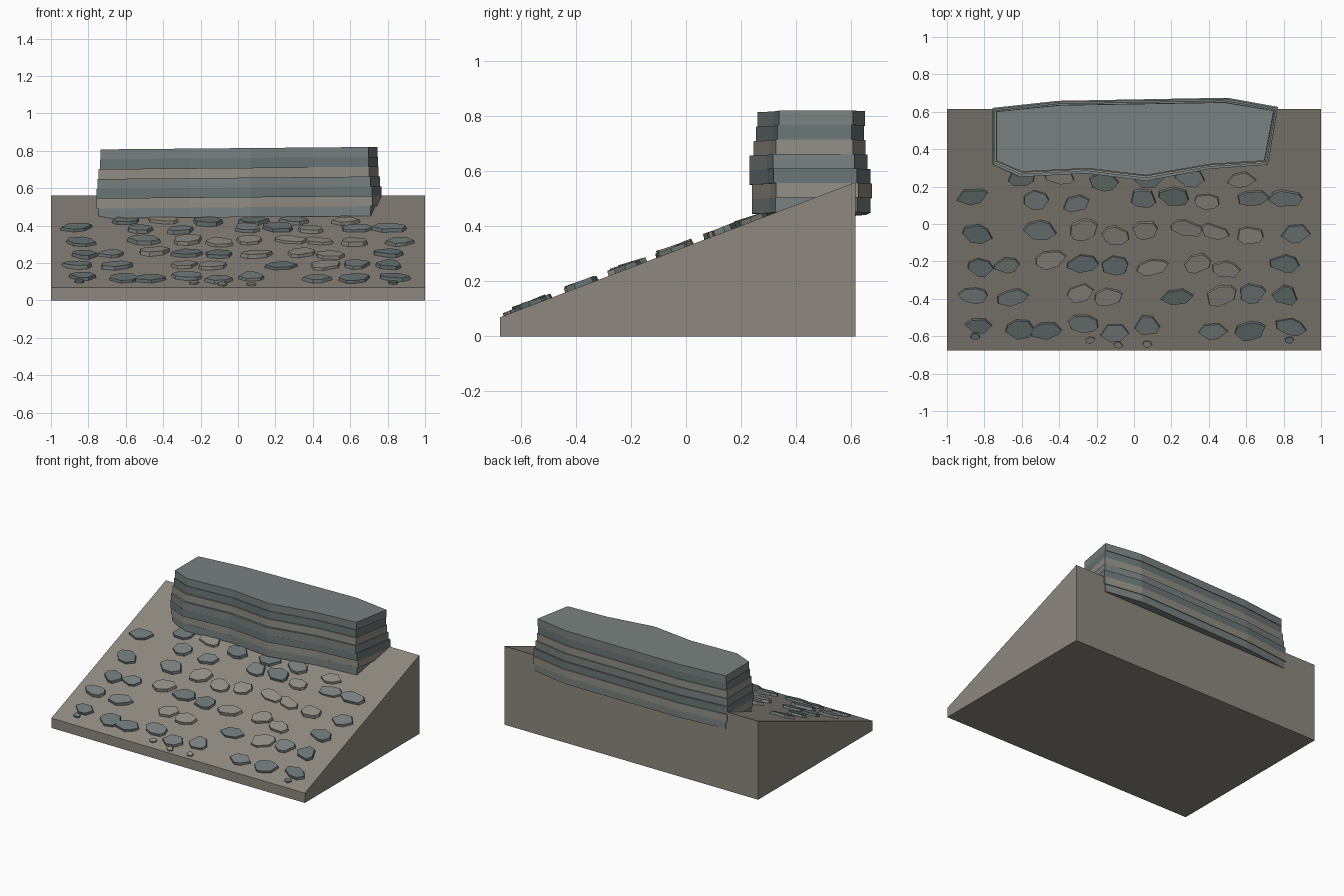
import bpy, math, random
from mathutils import Matrix, Vector

if "Cube" in bpy.data.objects:
    bpy.data.objects.remove(bpy.data.objects["Cube"])

random.seed(7)
Y0, Y1, Z0, Z1 = -0.675, 0.615, 0.07, 0.56
SLOPE = (Z1 - Z0) / (Y1 - Y0)


def material(name, rgb):
    m = bpy.data.materials.new(name)
    m.diffuse_color = (*rgb, 1)
    m.use_nodes = True
    m.node_tree.nodes["Principled BSDF"].inputs["Base Color"].default_value = m.diffuse_color
    return m


EARTH = material("earth", (0.27, 0.25, 0.215))
BLUE = material("blue_grey", (0.19, 0.22, 0.215))
DARK = material("dark_grey", (0.145, 0.18, 0.18))
TAN = material("tan_grey", (0.28, 0.27, 0.235))


def prism(name, bottom, top, mat):
    """Closed flat-faced solid between two matching loops."""
    n = len(bottom)
    faces = [tuple(reversed(range(n))), tuple(range(n, 2 * n))]
    faces += [(i, (i + 1) % n, n + (i + 1) % n, n + i) for i in range(n)]
    mesh = bpy.data.meshes.new(name)
    mesh.from_pydata([tuple(p) for p in bottom + top], [], faces)
    mesh.materials.append(mat)
    ob = bpy.data.objects.new(name, mesh)
    bpy.context.collection.objects.link(ob)
    return ob


# sloping ground wedge
base = [(-1, Y0), (1, Y0), (1, Y1), (-1, Y1)]
prism("slope_ground", [(x, y, 0) for x, y in base],
      [(x, y, Z0 + (y - Y0) * SLOPE) for x, y in base], EARTH)

# layered outcrop: one outline, refitted to the extents of each bed
outline = [(-.738, .33), (-.6, .27), (-.25, .288), (.065, .25), (.40, .31), (.70, .33),
           (.75, .605), (.485, .65), (-.395, .635), (-.738, .60)]
beds = [(-.745, .76, .24, .67), (-.757, .77, .24, .675), (-.757, .768, .23, .67),
        (-.75, .758, .23, .66), (-.745, .752, .245, .652), (-.738, .748, .255, .646),
        (-.735, .747, .26, .65)]
for k, (xa, xb, ya, yb) in enumerate(beds):
    ring = [(xa + (x + .738) / 1.488 * (xb - xa), ya + (y - .25) / .40 * (yb - ya))
            for x, y in outline]
    za = 0.445 + k * 0.0527
    prism(f"rock_bed_{k + 1}", [(x, y, za + .009 * x) for x, y in ring],
          [(x, y, za + .0527 + .009 * x) for x, y in ring], (BLUE, TAN, DARK)[k % 3]
          if k < 6 else BLUE)


# scree stones lying on the slope
def stone(name, x, y, w, d, thick, mat):
    n = random.choice((6, 7, 7, 8))
    loop = []
    for i in range(n):
        a = (i + random.uniform(-.25, .25)) * math.tau / n
        r = random.uniform(.9, 1.06)
        loop.append(Vector((math.cos(a) * r * w / 2, math.sin(a) * r * d / 2, 0)))
    tilt = math.atan(SLOPE) + random.uniform(-.08, .04)
    m = (Matrix.Translation((x, y, Z0 + (y - Y0) * SLOPE)) @ Matrix.Rotation(tilt, 4, 'X')
         @ Matrix.Rotation(random.uniform(-.3, .3), 4, 'Z'))
    lo, hi = Vector((0, 0, -.008)), Vector((0, 0, thick))
    prism(name, [m @ (p + lo) for p in loop], [m @ (p * .94 + hi) for p in loop], mat)


# each row: y, then (x, y offset) in hundredths
rows = [
    (-.55, [(-83, 1), (-61, -1), (-47, -2), (-27, 2), (-10, -3), (7, 1), (42, -2), (62, -2), (84, 0)]),
    (-.38, [(-86, 0), (-65, -1), (-29, 1), (-14, -1), (23, -1), (47, 0), (63, 1), (81, 0)]),
    (-.22, [(-82, -1), (-68, 0), (-45, 3), (-27, 1), (-10, 0), (10, -1), (34, 1), (49, -2), (81, 1)]),
    (-.05, [(-84, 0), (-50, 2), (-27, 2), (-10, -1), (6, 2), (28, 3), (43, 1), (62, -1), (86, 0)]),
    (.14, [(-86, 1), (-52, -1), (-31, -3), (5, 0), (21, 1), (39, -2), (64, 0), (81, 0)]),
    (.25, [(-60, 0), (-40, 1), (-16, -2), (8, 0), (30, 0), (58, -1)]),
]
for r, (y, spots) in enumerate(rows):
    for i, (x, dy) in enumerate(spots):
        stone(f"scree_stone_{r + 1}_{i + 1}", x / 100, y + dy / 100,
              random.uniform(.145, .19), random.uniform(.09, .125),
              random.uniform(.014, .021), random.choice((DARK, BLUE, TAN)))

# small chips at the foot of the slope
for i, (x, y) in enumerate([(-.85, -.60), (-.235, -.62), (-.085, -.645), (.07, -.64), (.83, -.62)]):
    stone(f"scree_chip_{i + 1}", x, y, .055, .04, .01, random.choice((DARK, TAN)))
